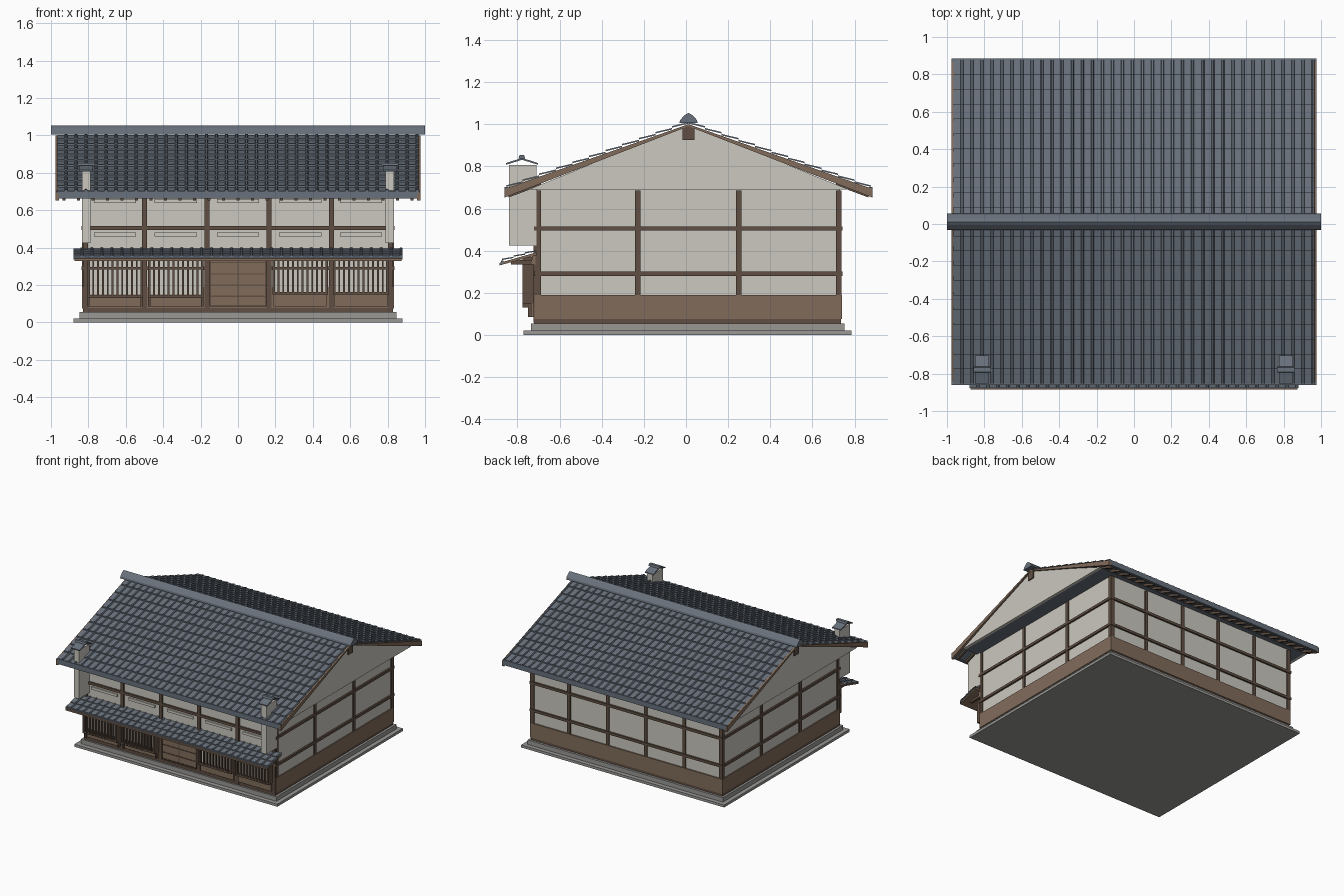
import bpy, bmesh

cube = bpy.data.objects.get("Cube")
if cube:
    bpy.data.objects.remove(cube, do_unlink=True)

YC = 0.012                       # centre line of the house, front to back
WALL_X, FRONT, BACK = 0.825, -0.71, 0.73


def material(name, r, g, b):
    m = bpy.data.materials.new(name)
    m.use_nodes = True
    m.diffuse_color = (r, g, b, 1)
    m.node_tree.nodes["Principled BSDF"].inputs["Base Color"].default_value = (r, g, b, 1)
    return m


PLASTER = material("plaster", 0.60, 0.58, 0.52)
WOOD = material("brown wood", 0.22, 0.15, 0.105)
DARK = material("dark wood", 0.115, 0.077, 0.054)
SLATE = material("slate tile", 0.14, 0.165, 0.20)
STONE = material("stone", 0.32, 0.315, 0.30)


def finish(name, bm, mat):
    bmesh.ops.recalc_face_normals(bm, faces=bm.faces)
    mesh = bpy.data.meshes.new(name)
    bm.to_mesh(mesh)
    bm.free()
    mesh.materials.append(mat)
    ob = bpy.data.objects.new(name, mesh)
    bpy.context.collection.objects.link(ob)
    return ob


def boxes(name, mat, items):
    """One object from boxes given as (x0, x1, y0, y1, z0, z1)."""
    bm = bmesh.new()
    for x0, x1, y0, y1, z0, z1 in items:
        vs = bmesh.ops.create_cube(bm, size=1)["verts"]
        bmesh.ops.scale(bm, vec=(x1 - x0, y1 - y0, z1 - z0), verts=vs)
        bmesh.ops.translate(bm, vec=((x0 + x1) / 2, (y0 + y1) / 2, (z0 + z1) / 2), verts=vs)
    return finish(name, bm, mat)


def prisms(name, mat, items):
    """One object from (y, z) profiles extruded along x."""
    bm = bmesh.new()
    for profile, x0, x1 in items:
        f = bm.faces.new([bm.verts.new((x0, y, z)) for y, z in profile])
        out = bmesh.ops.extrude_face_region(bm, geom=[f])["geom"]
        bmesh.ops.translate(bm, vec=(x1 - x0, 0, 0),
                            verts=[v for v in out if isinstance(v, bmesh.types.BMVert)])
    return finish(name, bm, mat)


def tiles(name, top, low, half, rows, cols, lift=0.009, rib=0.007):
    """Overlapping rows of ribbed tiles from the top line down to the low line."""
    bm = bmesh.new()
    w = 2 * half / cols
    wave = [(-half + (c + t) * w, h) for c in range(cols)
            for t, h in ((0, 0), (0.7, 0), (0.76, rib), (0.94, rib))] + [(half, 0)]

    def line(t, up):
        y = top[0] + (low[0] - top[0]) * t
        z = top[1] + (low[1] - top[1]) * t
        return [bm.verts.new((x, y, z + up + h)) for x, h in wave]

    for r in range(rows):
        strips = line(r / rows, 0), line((r + 1) / rows, lift), line((r + 1) / rows, -rib)
        for a, b in zip(strips, strips[1:]):
            for i in range(len(wave) - 1):
                bm.faces.new((a[i], a[i + 1], b[i + 1], b[i]))
    ob = finish(name, bm, SLATE)
    return ob


# Stone base
boxes("foundation", STONE, [(-0.88, 0.88, -0.77, 0.785, 0, 0.02),
                            (-0.847, 0.847, -0.735, 0.752, 0.02, 0.055)])

# Walls, wainscot and sill
boxes("walls", PLASTER, [(-WALL_X, WALL_X, FRONT, BACK, 0.06, 0.692)])
boxes("wainscot", WOOD, [(-0.833, 0.833, -0.718, 0.74, 0.075, 0.19)])
boxes("sill", DARK, [(-0.83, 0.83, -0.722, 0.735, 0.055, 0.077)])

# Timber frame: posts and rails on all four walls
post_x = [-0.815, -0.5, -0.165, 0.165, 0.5, 0.815]
frame = []
for x in post_x:
    frame.append((x - 0.013, x + 0.013, FRONT - 0.014, FRONT + 0.01, 0.06, 0.68))
    frame.append((x - 0.013, x + 0.013, BACK - 0.01, BACK + 0.008, 0.19, 0.68))
for y in (-0.70, -0.23, 0.25, 0.725):
    for s in (-1, 1):
        xs = sorted((s * 0.81, s * 0.834))
        frame.append((*xs, y - 0.013, y + 0.013, 0.19, 0.685))
boxes("posts", DARK, frame)
rails = []
for z in (0.29, 0.505):
    rails += [(-0.838, 0.838, BACK - 0.01, BACK + 0.013, z - 0.01, z + 0.01),
              (-0.838, 0.838, FRONT - 0.012, FRONT + 0.01, z - 0.01, z + 0.01)]
    rails += [(s * 0.825 - 0.013, s * 0.825 + 0.013, FRONT, BACK, z - 0.01, z + 0.01) for s in (-1, 1)]
boxes("rails", DARK, rails)

# Upper front windows: slim plaster ledges between the posts
centres = [(a + b) / 2 for a, b in zip(post_x, post_x[1:])]
boxes("window_ledges", PLASTER, [(c - 0.113, c + 0.113, FRONT - 0.01, FRONT, z - 0.01, z + 0.01)
                                 for c in centres for z in (0.47, 0.65)])

# Ground floor lattice bays
bars, boards, papers = [], [], []
for c in (centres[0], centres[1], centres[3], centres[4]):
    left = c < 0
    x0, x1, low = c - 0.142, c + 0.142, 0.13 if left else 0.15
    papers.append((x0, x1, -0.727, -0.71, 0.15, 0.335))
    boards.append((x0, x1, -0.735, -0.71, 0.085, 0.15))
    for z0, z1 in ((low, low + 0.014), (0.283, 0.297), (0.33, 0.37)):
        bars.append((x0, x1, -0.773, -0.755, z0, z1))
    for x in (x0, x1):
        bars.append((x - 0.007, x + 0.007, -0.775, -0.715, low, 0.37))
        if left:
            bars.append((x - 0.006, x + 0.006, -0.75, -0.72, 0.085, low))
    for i in range(1, 11):
        x = x0 + (x1 - x0) * i / 11
        bars.append((x - 0.005, x + 0.005, -0.775, -0.76, low, 0.34))
boxes("lattice_bars", DARK, bars)
boxes("lattice_paper", PLASTER, papers)
boxes("lattice_base_boards", WOOD, boards)

# Sliding entrance doors
boxes("doors", WOOD, [(-0.152, 0.152, -0.728, -0.70, 0.085, 0.335)])
door_bars = [(x - 0.004, x + 0.004, -0.733, -0.725, 0.085, 0.335) for x in (-0.148, 0, 0.148)]
door_bars += [(-0.15, 0.15, -0.732, -0.725, z - 0.003, z + 0.003) for z in (0.09, 0.14, 0.2, 0.26, 0.32)]
boxes("door_bars", DARK, door_bars)
boxes("front_lintel", WOOD, [(-0.83, 0.83, -0.73, -0.70, 0.335, 0.375)])

# Lower canopy roof over the street front
prisms("canopy_deck", WOOD, [([(-0.71, 0.392), (-0.885, 0.342), (-0.885, 0.33), (-0.71, 0.378)], -0.875, 0.875)])
tiles("canopy_tiles", (-0.71, 0.396), (-0.872, 0.35), 0.88, 3, 33, 0.006, 0.006)
boxes("canopy_edge", SLATE, [(-0.88, 0.88, -0.878, -0.865, 0.338, 0.354)])
boxes("canopy_brackets", DARK, [(x - 0.01, x + 0.01, -0.83, -0.71, 0.335, 0.355) for x in post_x])

# Attic gables, soffit and ridge beam ends
prisms("gables", PLASTER, [([(YC - 0.76, 0.69), (YC + 0.76, 0.69), (YC, 0.998)], s * 0.962, s * 0.94) for s in (-1, 1)])
boxes("soffit", SLATE, [(-0.94, 0.94, YC - 0.755, YC + 0.755, 0.69, 0.696)])
boxes("ridge_beam_ends", DARK, [(s * 0.955 - 0.015, s * 0.955 + 0.015, YC - 0.028, YC + 0.028, 0.925, 0.99)
                                for s in (-1, 1)])

# Main roof: deck, rake boards, tiles, eaves and rafters for each slope
decks, rakes, eaves, rafters = [], [], [], []
for s, side in ((-1, "front"), (1, "back")):
    wedge = [(YC, 1.0), (YC + s * 0.873, 0.693), (YC + s * 0.873, 0.652), (YC, 0.99)]
    decks.append(([(y, z - 0.004) if i < 2 else (y, z + 0.01) for i, (y, z) in enumerate(wedge)], -0.957, 0.957))
    rakes += [(wedge, e * 0.957, e * 0.975) for e in (-1, 1)]
    tiles(side + "_roof_tiles", (YC, 1.003), (YC + s * 0.866, 0.694), 0.966, 11, 36)
    y0, y1 = sorted((YC + s * 0.855, YC + s * 0.873))
    eaves.append((-0.972, 0.972, y0, y1, 0.662, 0.702))
    for i in range(25):
        x = -0.93 + i * 0.0775
        rafters.append(([(YC + s * 0.70, 0.73), (YC + s * 0.855, 0.668),
                         (YC + s * 0.855, 0.652), (YC + s * 0.70, 0.71)], x - 0.007, x + 0.007))
prisms("roof_deck", SLATE, decks)
prisms("rake_boards", WOOD, rakes)
prisms("rafters", DARK, rafters)
boxes("eave_edges", SLATE, eaves)

# Ridge cap
ridge = [(-0.043, 1.005), (0.043, 1.005), (0.04, 1.02), (0.018, 1.043), (0, 1.054), (-0.018, 1.043), (-0.04, 1.02)]
prisms("ridge_cap", SLATE, [([(YC + y, z) for y, z in ridge], -1.0, 1.0)])

# Raised fire walls at both front corners, each with a small tiled cap
boxes("fire_walls", PLASTER, [(s * 0.812 - 0.023, s * 0.812 + 0.023, -0.84, -0.71, 0.425, 0.806) for s in (-1, 1)])
caps = []
for e in (-1, 1):
    x = e * 0.812
    for s in (-1, 1):
        caps.append(([(-0.778, 0.84), (-0.778 + s * 0.075, 0.816),
                      (-0.778 + s * 0.075, 0.808), (-0.778, 0.831)], x - 0.037, x + 0.037))
    caps.append(([(-0.795, 0.838), (-0.763, 0.838), (-0.768, 0.853), (-0.79, 0.853)], x - 0.047, x + 0.047))
prisms("fire_wall_caps", SLATE, caps)
